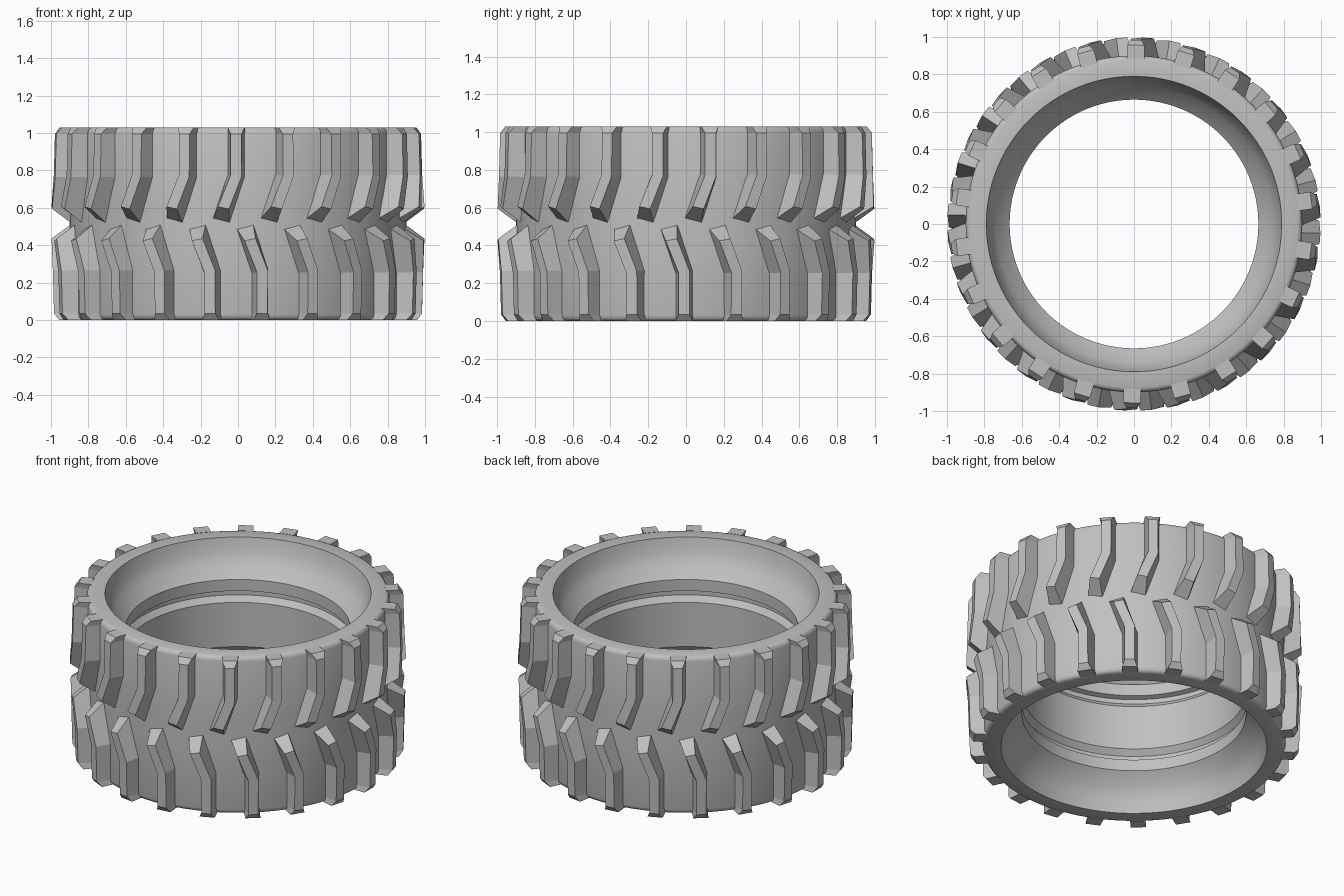
import bpy, bmesh, math

cube = bpy.data.objects.get("Cube")
if cube:
    bpy.data.objects.remove(cube, do_unlink=True)

HEIGHT = 1.03
LUGS = 22      # lugs per row
SEGMENTS = 96  # sides of the tyre body

rubber = bpy.data.materials.new("grey_rubber")
rubber.use_nodes = True
grey = (0.53, 0.53, 0.53, 1)
rubber.diffuse_color = grey
rubber.node_tree.nodes["Principled BSDF"].inputs["Base Color"].default_value = grey


def polar(radius, angle, z):
    """Angle zero points to the front."""
    return (radius * math.sin(angle), -radius * math.cos(angle), z)


def make_object(name, bm):
    bmesh.ops.recalc_face_normals(bm, faces=bm.faces)
    mesh = bpy.data.meshes.new(name)
    bm.to_mesh(mesh)
    bm.free()
    mesh.materials.append(rubber)
    obj = bpy.data.objects.new(name, mesh)
    bpy.context.collection.objects.link(obj)
    return obj


# Tyre body: half profile (radius, z) from the outer middle over the rim
# to the grooved inner wall, mirrored about mid height and spun
half = [(0.9, 0.6), (0.9, 1.0), (0.896, 1.015), (0.888, 1.025), (0.875, HEIGHT),
        (0.79, HEIGHT), (0.772, 0.95), (0.737, 0.88), (0.665, 0.81),
        (0.665, 0.735), (0.695, 0.725), (0.695, 0.695), (0.665, 0.66)]
profile = half + [(r, HEIGHT - z) for r, z in reversed(half)]
bm = bmesh.new()
rings = [[bm.verts.new(polar(r, math.tau * i / SEGMENTS, z)) for r, z in profile]
         for i in range(SEGMENTS)]
for i, ring in enumerate(rings):
    following = rings[(i + 1) % SEGMENTS]
    for j in range(len(profile)):
        k = (j + 1) % len(profile)
        bm.faces.new((ring[j], following[j], following[k], ring[k]))
body = make_object("tyre_body", bm)
bpy.context.view_layer.objects.active = body
body.select_set(True)
bpy.ops.object.shade_smooth_by_angle(angle=math.radians(32))
body.select_set(False)

# Lug sections from the shoulder to the tip:
# (base z, base x, base half width, top z, top x, top half width, top radius, tilt)
SECTIONS = [(HEIGHT, -0.01, 0.05, HEIGHT, -0.01, 0.045, 0.957, 0),
            (0.995, -0.01, 0.05, 0.995, -0.01, 0.028, 0.984, 0),
            (0.77, -0.01, 0.05, 0.77, -0.01, 0.028, 0.99, 0.008),
            (0.52, -0.1, 0.05, 0.6, -0.074, 0.028, 0.998, 0.012)]


def add_lug(bm, turn, flip):
    loops = []
    for zb, xb, wb, zt, xt, wt, radius, tilt in SECTIONS:
        corners = [(0.88, xb - wb, zb + tilt), (radius, xt - wt, zt + tilt / 2),
                   (radius, xt + wt, zt - tilt / 2), (0.88, xb + wb, zb - tilt)]
        loops.append([bm.verts.new(polar(r, turn + x / 0.95, HEIGHT - z if flip else z))
                      for r, x, z in corners])
    for a, b in zip(loops, loops[1:]):
        for j in range(4):
            k = (j + 1) % 4
            bm.faces.new((a[j], a[k], b[k], b[j]))
    bm.faces.new(loops[0])
    bm.faces.new(loops[-1])


# Two rows of bent lugs, the lower one mirrored and shifted by half a step
for name, flip in (("upper_tread_lugs", False), ("lower_tread_lugs", True)):
    bm = bmesh.new()
    for i in range(LUGS):
        add_lug(bm, math.tau * (i + 0.5 * flip) / LUGS, flip)
    make_object(name, bm)
